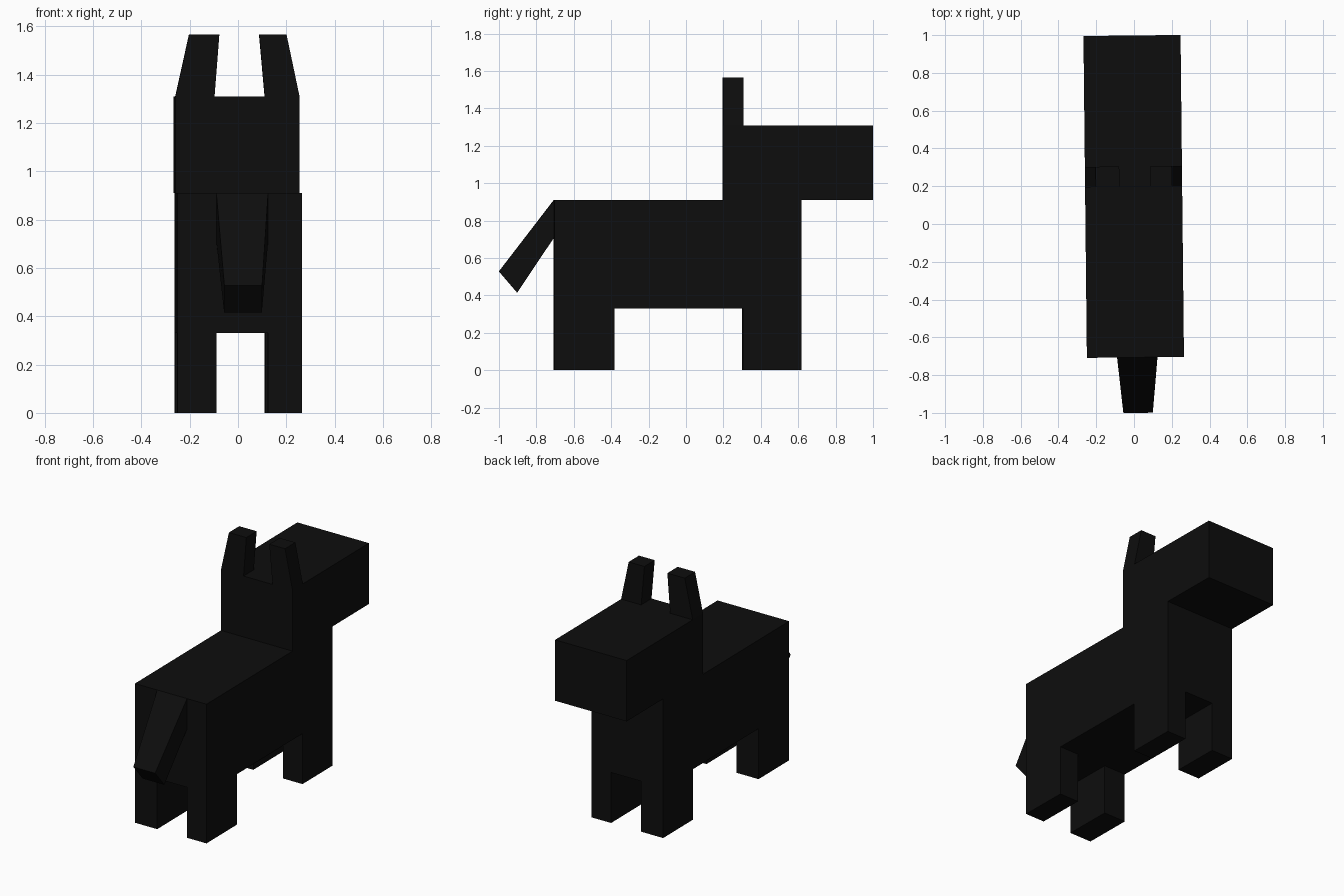
import bpy
from mathutils import Matrix

if "Cube" in bpy.data.objects:
    bpy.data.objects.remove(bpy.data.objects["Cube"])

# Near-black finish shared by all parts
black = bpy.data.materials.new("black")
black.diffuse_color = (0.004, 0.004, 0.004, 1)
black.use_nodes = True
black.node_tree.nodes["Principled BSDF"].inputs["Base Color"].default_value = black.diffuse_color

# The whole animal stands very slightly turned about z
YAW = Matrix.Rotation(0.0106, 4, 'Z')


def loft(name, ring_a, ring_b, cap_a=True, cap_b=True):
    """Join two matching outlines with side faces and optional end caps."""
    n = len(ring_a)
    faces = [(i, (i + 1) % n, n + (i + 1) % n, n + i) for i in range(n)]
    if cap_a:
        faces.append(tuple(reversed(range(n))))
    if cap_b:
        faces.append(tuple(range(n, 2 * n)))
    mesh = bpy.data.meshes.new(name)
    mesh.from_pydata(list(ring_a) + list(ring_b), [], faces)
    mesh.transform(YAW)
    mesh.materials.append(black)
    obj = bpy.data.objects.new(name, mesh)
    bpy.context.collection.objects.link(obj)
    return obj


def rect(x0, x1, y0, y1, z):
    return [(x0, y0, z), (x1, y0, z), (x1, y1, z), (x0, y1, z)]


# Torso and head: one side profile extruded across the width
W = 0.257
profile = [(-0.706, 0.33), (0.615, 0.33), (0.615, 0.91), (0.998, 0.91),
           (0.998, 1.308), (0.197, 1.308), (0.197, 0.91), (-0.706, 0.91)]
loft("torso_and_head",
     [(W, y, z) for y, z in reversed(profile)],
     [(-W, y, z) for y, z in reversed(profile)])

# Legs: tops stay open where they meet the torso
for end, y0, y1 in (("back", -0.706, -0.386), ("front", 0.302, 0.615)):
    for side, x0, x1 in (("left", -W, -0.097), ("right", 0.117, W)):
        loft(f"{end}_{side}_leg", rect(x0, x1, y0, y1, 0),
             rect(x0, x1, y0, y1, 0.33), cap_b=False)

# Ears: tapered blocks, bottoms open on the head
for side, base, tip in (("left", (-W, -0.095), (-0.2, -0.075)),
                        ("right", (0.113, W), (0.09, 0.203))):
    loft(f"{side}_ear", rect(*base, 0.197, 0.305, 1.308),
         rect(*tip, 0.197, 0.305, 1.565), cap_a=False)

# Tail: tapered block sloping down from the rump
loft("tail",
     [(-0.097, -0.706, 0.91), (0.117, -0.706, 0.91),
      (0.117, -0.706, 0.71), (-0.097, -0.706, 0.71)],
     [(-0.067, -1.0, 0.528), (0.089, -1.0, 0.528),
      (0.089, -0.903, 0.415), (-0.067, -0.903, 0.415)], cap_a=False)

# Consistent outward normals
import bmesh
for obj in bpy.context.collection.objects:
    bm = bmesh.new()
    bm.from_mesh(obj.data)
    bmesh.ops.recalc_face_normals(bm, faces=bm.faces)
    bm.to_mesh(obj.data)
    bm.free()
